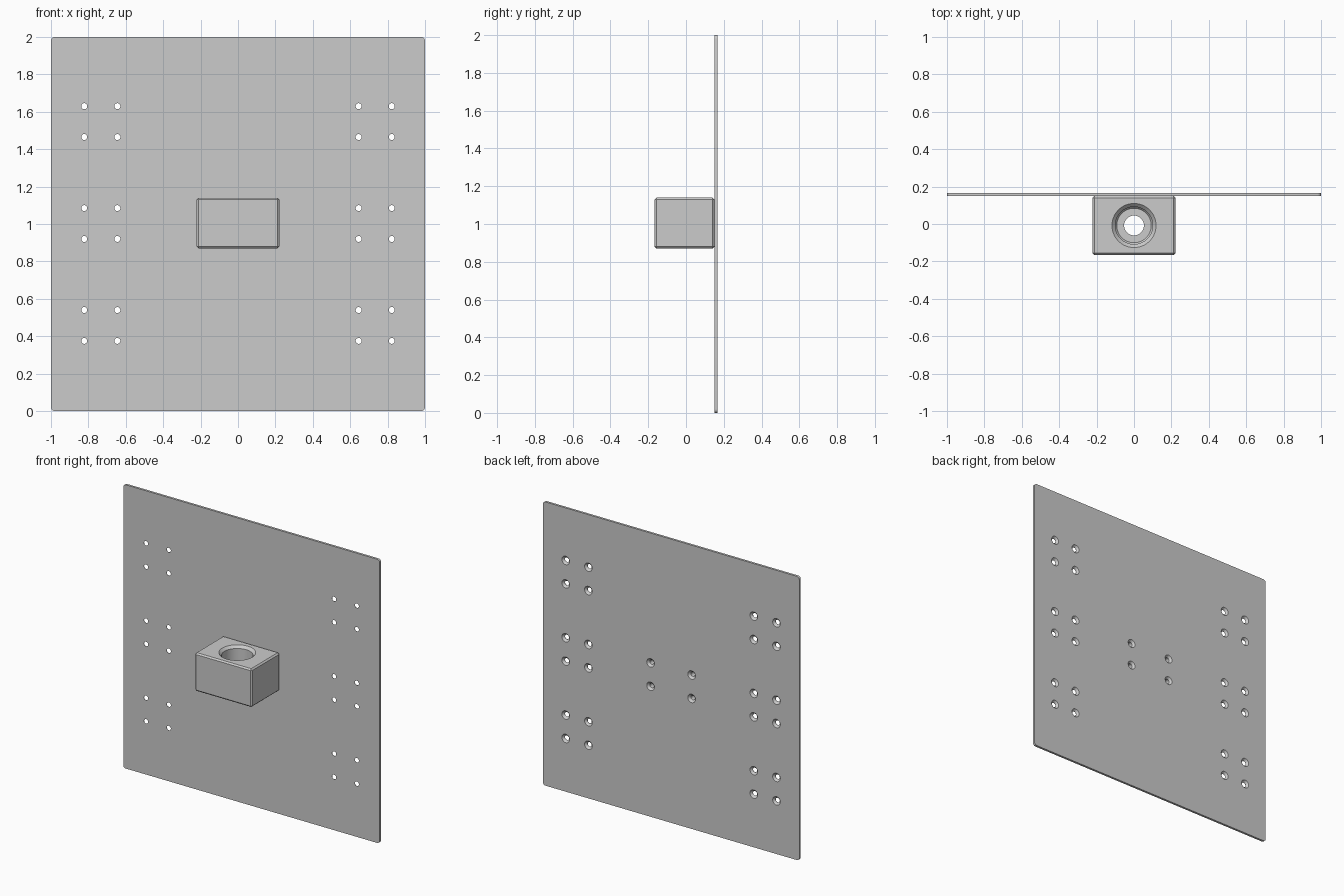
import bpy, bmesh, math
from mathutils import Matrix, Vector

if "Cube" in bpy.data.objects:
    bpy.data.objects.remove(bpy.data.objects["Cube"], do_unlink=True)

grey = bpy.data.materials.new("plain grey")
grey.use_nodes = True
grey.diffuse_color = (0.6, 0.6, 0.6, 1)
grey.node_tree.nodes["Principled BSDF"].inputs["Base Color"].default_value = (0.6, 0.6, 0.6, 1)


def make_object(name, bm):
    bmesh.ops.recalc_face_normals(bm, faces=bm.faces)
    mesh = bpy.data.meshes.new(name)
    bm.to_mesh(mesh)
    bm.free()
    obj = bpy.data.objects.new(name, mesh)
    mesh.materials.append(grey)
    bpy.context.collection.objects.link(obj)
    return obj


def box(low, high):
    bm = bmesh.new()
    low, high = Vector(low), Vector(high)
    bmesh.ops.create_cube(bm, size=1, matrix=Matrix.Translation((low + high) / 2)
                          @ Matrix.Diagonal((*(high - low), 1)))
    return bm


def lathe(bm, profile, place, sides=32):
    """Closed solid turned about local z from (radius, height) pairs."""
    rings = [[bm.verts.new(place @ Vector((r * math.cos(a), r * math.sin(a), h)))
              for a in (math.tau * i / sides for i in range(sides))]
             for r, h in profile]
    for a, b in zip(rings, rings[1:]):
        for i in range(sides):
            j = (i + 1) % sides
            bm.faces.new((a[i], a[j], b[j], b[i]))
    bm.faces.new(rings[0])
    bm.faces.new(rings[-1])


def cut(obj, cutter_bm):
    cutter = make_object("cutter", cutter_bm)
    cutter.hide_render = True
    mod = obj.modifiers.new("cut", 'BOOLEAN')
    mod.operation, mod.solver, mod.object = 'DIFFERENCE', 'EXACT', cutter
    bpy.context.view_layer.objects.active = obj
    bpy.ops.object.modifier_apply(modifier=mod.name)
    bpy.data.objects.remove(cutter, do_unlink=True)


def smooth(obj):
    bpy.ops.object.select_all(action='DESELECT')
    obj.select_set(True)
    bpy.context.view_layer.objects.active = obj
    bpy.ops.object.shade_smooth_by_angle(angle=math.radians(25))


FRONT, BACK = 0.15, 0.166
ROWS = (0.375, 0.54, 0.92, 1.085, 1.465, 1.63)
MID_ROWS = ROWS[2:4]


def along_y(x, z):
    return Matrix.Translation((x, 0, z)) @ Matrix.Rotation(-math.pi / 2, 4, 'X')


# Mounting plate with rounded corners
bm = box((-1, FRONT, 0), (1, BACK, 2))
corners = [e for e in bm.edges if abs(e.verts[0].co.y - e.verts[1].co.y) > 0.001]
bmesh.ops.bevel(bm, geom=corners, offset=0.02, segments=5, profile=0.5, affect='EDGES')
plate = make_object("mounting_plate", bm)

# Countersunk screw holes, wide at the back
holes = bmesh.new()
spots = [(s * x, z) for s in (-1, 1) for x in (0.645, 0.822) for z in ROWS]
spots += [(s * 0.16, z) for s in (-1, 1) for z in MID_ROWS]
for x, z in spots:
    lathe(holes, [(0.016, FRONT - 0.01), (0.016, FRONT + 0.002),
                  (0.03, BACK), (0.03, BACK + 0.01)], along_y(x, z), 24)
cut(plate, holes)
smooth(plate)

# Chamfered block
bm = box((-0.222, -0.166, 0.87), (0.222, FRONT, 1.14))
bmesh.ops.bevel(bm, geom=bm.edges[:], offset=0.01, segments=1, affect='EDGES')
block = make_object("holder_block", bm)

# Stepped round socket with a bore through the floor, and blind screw holes behind
CENTRE = Matrix.Translation((0, -0.008, 0))
socket = bmesh.new()
lathe(socket, [(0.053, 0.85), (0.053, 0.915), (0.092, 0.915), (0.1, 0.925),
               (0.1, 1.122), (0.118, 1.14), (0.118, 1.16)], CENTRE, 64)
for sx in (-1, 1):
    for sy in (-1, 1):
        lathe(socket, [(0.01, 0.85), (0.01, 0.918)],
              CENTRE @ Matrix.Translation((sx * 0.053, sy * 0.053, 0)), 16)
    for z in MID_ROWS:
        lathe(socket, [(0.016, 0.08), (0.016, FRONT + 0.01)], along_y(sx * 0.16, z), 24)
cut(block, socket)
smooth(block)
